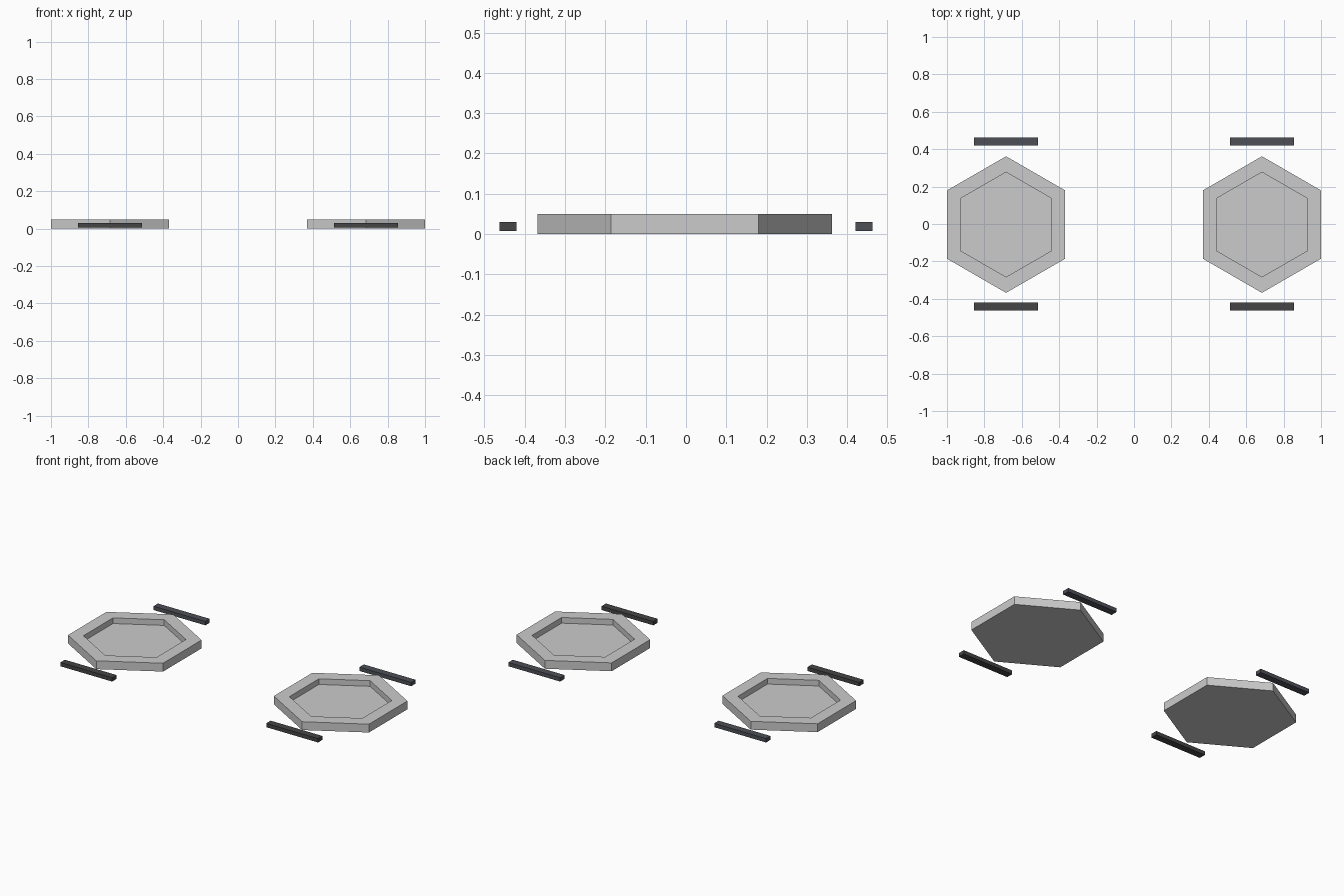
import bpy, bmesh, math

if "Cube" in bpy.data.objects:
    bpy.data.objects.remove(bpy.data.objects["Cube"])

CX, CY = 0.684, -0.003          # pad centre (mirrored in x)
R_OUT, R_IN = 0.365, 0.28       # hexagon corner radii
TOP, FLOOR = 0.05, 0.016        # rim height and recess floor height


def material(name, rgb):
    m = bpy.data.materials.new(name)
    m.diffuse_color = (*rgb, 1)
    m.use_nodes = True
    m.node_tree.nodes["Principled BSDF"].inputs["Base Color"].default_value = m.diffuse_color
    return m


def add_object(name, bm, loc, mat=None):
    bmesh.ops.recalc_face_normals(bm, faces=bm.faces)
    me = bpy.data.meshes.new(name)
    bm.to_mesh(me)
    bm.free()
    ob = bpy.data.objects.new(name, me)
    ob.location = loc
    if mat:
        me.materials.append(mat)
    bpy.context.collection.objects.link(ob)
    return ob


def hex_pad(name, x):
    # Hexagonal tray: stacked rings, closed below and at the recess floor
    bm = bmesh.new()
    rings = []
    for r, z in ((R_OUT, 0), (R_OUT, TOP), (R_IN, TOP), (R_IN, FLOOR)):
        rings.append([bm.verts.new((r * math.sin(i * math.pi / 3),
                                    r * math.cos(i * math.pi / 3), z))
                      for i in range(6)])
    for a, b in zip(rings, rings[1:]):
        for i in range(6):
            j = (i + 1) % 6
            bm.faces.new((a[i], a[j], b[j], b[i]))
    bm.faces.new(rings[0])
    bm.faces.new(rings[-1])
    return add_object(name, bm, (x, CY, 0))


def bar(name, x, y, mat):
    # Slim dark strip beside a pad
    bm = bmesh.new()
    bmesh.ops.create_cube(bm, size=1)
    bmesh.ops.scale(bm, vec=(0.344, 0.042, 0.023), verts=bm.verts)
    return add_object(name, bm, (x, y, 0.019), mat)


front_mat = material("dark_grey", (0.06, 0.06, 0.06))
back_mat = material("dark_blue_grey", (0.075, 0.08, 0.095))

for side, s in (("left", -1), ("right", 1)):
    hex_pad(f"{side}_hex_pad", s * CX)
    bar(f"{side}_front_bar", s * CX, -0.442, front_mat)
    bar(f"{side}_back_bar", s * CX, 0.442, back_mat)
